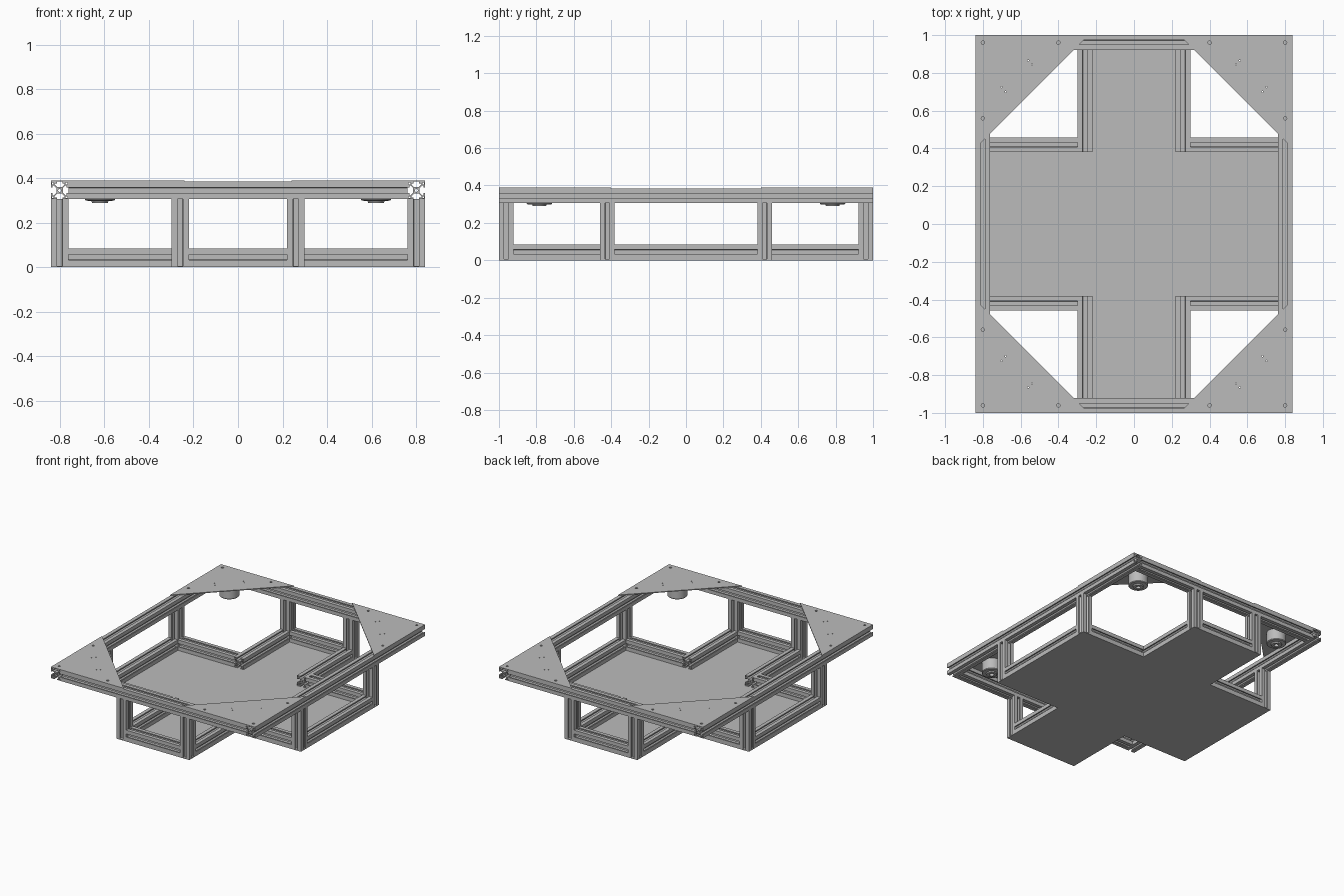
import bpy, bmesh
from math import pi, sin, cos

if "Cube" in bpy.data.objects:
    bpy.data.objects.remove(bpy.data.objects["Cube"], do_unlink=True)

grey = bpy.data.materials.new("aluminium grey")
grey.use_nodes = True
colour = (0.5, 0.5, 0.5, 1)
grey.diffuse_color = colour
grey.node_tree.nodes["Principled BSDF"].inputs["Base Color"].default_value = colour

W = 0.078            # width of an extrusion
H = W / 2
RX, RY = 0.84 - H, 1 - H     # centre lines of the outer frame
PX, PY = 0.26, 0.42          # centre lines of the cross arms
PANEL, TOP = 0.006, 0.384    # panel thickness, upper side of frame
LOW, HIGH = PANEL + H, TOP - H


def add_object(name, mesh, location=(0, 0, 0), rotation=(0, 0, 0)):
    ob = bpy.data.objects.new(name, mesh)
    ob.location, ob.rotation_euler = location, rotation
    bpy.context.scene.collection.objects.link(ob)
    return ob


def extruded_mesh(name, loops, depth):
    """Fill closed outlines (inner ones become holes) and extrude along z."""
    curve = bpy.data.curves.new(name, "CURVE")
    curve.dimensions, curve.fill_mode = "2D", "BOTH"
    curve.extrude = depth / 2
    for loop in loops:
        spline = curve.splines.new("POLY")
        spline.points.add(len(loop) - 1)
        for p, (x, y) in zip(spline.points, loop):
            p.co = (x, y, 0, 1)
        spline.use_cyclic_u = True
    temp = add_object(name, curve)
    graph = bpy.context.evaluated_depsgraph_get()
    mesh = bpy.data.meshes.new_from_object(temp.evaluated_get(graph))
    bpy.data.objects.remove(temp, do_unlink=True)
    bpy.data.curves.remove(curve)
    bm = bmesh.new()
    bm.from_mesh(mesh)
    bmesh.ops.remove_doubles(bm, verts=bm.verts, dist=1e-5)
    bmesh.ops.recalc_face_normals(bm, faces=bm.faces)
    for f in bm.faces:
        f.smooth = False
        f.material_index = 0
    bm.to_mesh(mesh)
    bm.free()
    mesh.materials.clear()
    mesh.materials.append(grey)
    return mesh


def circle(x, y, r, n=12):
    return [(x + r * cos(2 * pi * i / n), y + r * sin(2 * pi * i / n)) for i in range(n)]


# T-slot cross-section: one side, turned four times
half_slot = [(H, 0.012), (0.031, 0.012), (0.031, 0.022), (0.026, 0.022), (0.015, 0.011)]
side = [(H, -H)] + [(x, -y) for x, y in half_slot] + half_slot[::-1]
outline = []
for turn in range(4):
    outline += side
    side = [(-y, x) for x, y in side]
profile = [outline, circle(0, 0, 0.007)]
for sx in (-1, 1):
    for sy in (-1, 1):
        profile.append([(sx * a, sy * b) for a, b in
                        ((0.027, 0.027), (0.035, 0.027), (0.035, 0.035), (0.027, 0.035))])

TURN = {"x": (0, pi / 2, 0), "y": (pi / 2, 0, 0), "z": (0, 0, 0)}
rail_meshes = {}


def rail(name, axis, start, end, location):
    """Extrusion from start to end along axis; location gives the other two."""
    length = round(end - start, 4)
    if length not in rail_meshes:
        rail_meshes[length] = extruded_mesh("extrusion", profile, length)
    centre = list(location)
    centre["xyz".index(axis)] = (start + end) / 2
    add_object(name, rail_meshes[length], centre, TURN[axis])


# Upper frame and outer lower rails
for s, x_side, y_side in ((-1, "right", "front"), (1, "left", "back")):
    rail("top_rail_" + x_side, "y", -1, 1, (s * RX, 0, HIGH))
    rail("top_rail_" + y_side, "x", H - RX, RX - H, (0, s * RY, HIGH))
    rail("base_rail_" + x_side, "y", H - PY, PY - H, (s * RX, 0, LOW))
    rail("base_rail_" + y_side, "x", H - PX, PX - H, (0, s * RY, LOW))

# Cross-shaped floor panel
ax, ay = PX + H, PY + H
quarter = [(0.84, ay), (ax, ay), (ax, 1)]
cross = (quarter + [(-x, y) for x, y in quarter[::-1]]
         + [(-x, -y) for x, y in quarter] + [(x, -y) for x, y in quarter[::-1]])
add_object("floor_panel", extruded_mesh("floor_panel", [cross], PANEL), (0, 0, PANEL / 2))


def lathe(name, points, steps=32):
    """Turn a radius/height profile about z."""
    bm = bmesh.new()
    verts = [bm.verts.new((r, 0, z)) for r, z in points]
    edges = [bm.edges.new(pair) for pair in zip(verts, verts[1:])]
    bmesh.ops.spin(bm, geom=verts + edges, cent=(0, 0, 0), axis=(0, 0, 1),
                   angle=2 * pi, steps=steps)
    bmesh.ops.remove_doubles(bm, verts=bm.verts, dist=1e-5)
    bmesh.ops.recalc_face_normals(bm, faces=bm.faces)
    mesh = bpy.data.meshes.new(name)
    bm.to_mesh(mesh)
    bm.free()
    mesh.materials.append(grey)
    return mesh


drum_mesh = lathe("drum", [(0, TOP), (0.068, TOP), (0.068, 0.304), (0.064, 0.299),
                           (0.038, 0.297), (0.035, 0.289), (0.016, 0.289),
                           (0.016, 0.31), (0, 0.31)])

bolts = [(0.8, 0.96), (0.4, 0.96), (0.8, 0.56)]
screws = [(0.56, 0.865), (0.54, 0.845), (0.70, 0.725), (0.68, 0.70)]

# Each corner: posts, lower arm rails, gusset plate and drum
for sx, x_side in ((-1, "right"), (1, "left")):
    for sy, y_side in ((-1, "front"), (1, "back")):
        tag = y_side + "_" + x_side
        rail("end_post_" + tag, "z", PANEL, TOP - W, (sx * PX, sy * RY, 0))
        rail("side_post_" + tag, "z", PANEL, TOP - W, (sx * RX, sy * PY, 0))
        a, b = sorted((sx * (PX + H), sx * (RX - H)))
        rail("short_arm_rail_" + tag, "x", a, b, (0, sy * PY, LOW))
        a, b = sorted((sy * (PY - H), sy * (RY - H)))
        rail("long_arm_rail_" + tag, "y", a, b, (sx * PX, 0, LOW))

        plate = [[(sx * x, sy * y) for x, y in ((0.84, 1), (0.24, 1), (0.84, 0.4))]]
        plate += [circle(sx * x, sy * y, 0.009) for x, y in bolts]
        plate += [circle(sx * x, sy * y, 0.004, 8) for x, y in screws]
        add_object("corner_plate_" + tag, extruded_mesh("corner_plate", plate, 0.006),
                   (0, 0, TOP + 0.003))
        drum = add_object("drum_" + tag, drum_mesh, (sx * 0.62, sy * 0.784, 0))

# Smooth the round drums, keeping their edges sharp
bpy.context.view_layer.update()
bpy.ops.object.select_all(action="DESELECT")
drum.select_set(True)
bpy.context.view_layer.objects.active = drum
bpy.ops.object.shade_smooth_by_angle(angle=pi / 6)
